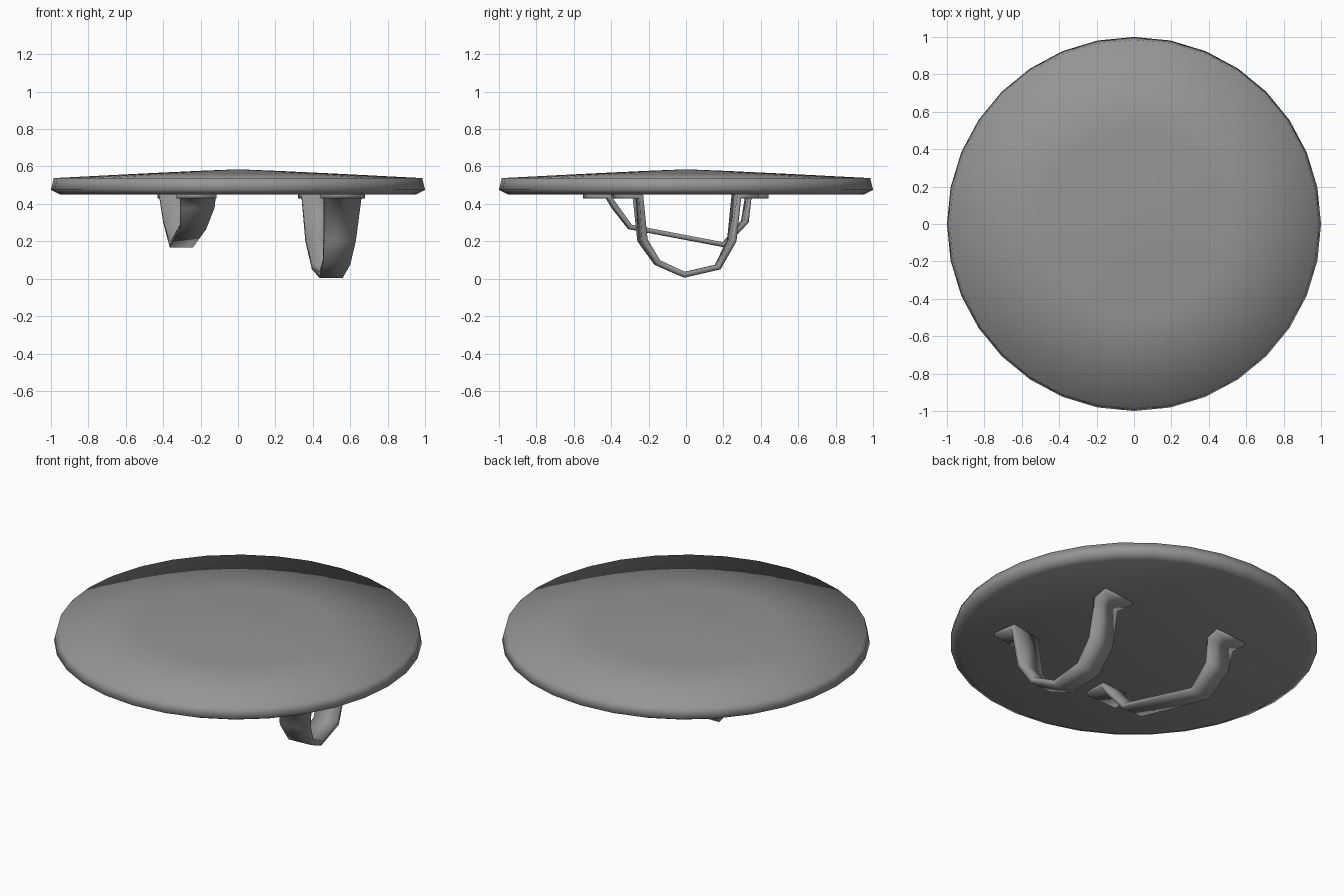
import bpy, bmesh, math

if "Cube" in bpy.data.objects:
    bpy.data.objects.remove(bpy.data.objects["Cube"])

grey = bpy.data.materials.new("dark_grey")
grey.diffuse_color = (0.3, 0.3, 0.3, 1)
grey.use_nodes = True
grey.node_tree.nodes["Principled BSDF"].inputs["Base Color"].default_value = grey.diffuse_color


def finish(name, bm, angle):
    me = bpy.data.meshes.new(name)
    bm.to_mesh(me)
    bm.free()
    me.materials.append(grey)
    ob = bpy.data.objects.new(name, me)
    bpy.context.collection.objects.link(ob)
    bpy.ops.object.select_all(action='DESELECT')
    ob.select_set(True)
    bpy.context.view_layer.objects.active = ob
    bpy.ops.object.shade_smooth_by_angle(angle=math.radians(angle))
    return ob


def lathe(name, profile, sides, angle):
    """Spin (radius, z) points round the z axis."""
    bm = bmesh.new()
    pts = [bm.verts.new((r, 0, z)) for r, z in profile]
    edges = [bm.edges.new(p) for p in zip(pts, pts[1:])]
    bmesh.ops.spin(bm, geom=pts + edges, axis=(0, 0, 1), cent=(0, 0, 0),
                   angle=math.tau, steps=sides)
    bmesh.ops.remove_doubles(bm, verts=bm.verts, dist=1e-4)
    bmesh.ops.recalc_face_normals(bm, faces=bm.faces)
    return finish(name, bm, angle)


def strap(name, path, thickness):
    """Band along (left y, right y, z, left x, right x) sections, thickened inward."""
    bm = bmesh.new()
    rows = [(bm.verts.new((l, yl, z)), bm.verts.new((r, yr, z)))
            for yl, yr, z, l, r in path]
    for (a, b), (c, d) in zip(rows, rows[1:]):
        bm.faces.new((a, b, d, c))
    ob = finish(name, bm, 50)
    mod = ob.modifiers.new("thickness", 'SOLIDIFY')
    mod.thickness = thickness
    mod.offset = 1
    return ob


# Shallow domed round board with a rounded rim
lathe("shield_disc", [(0, 0.585), (0.2, 0.577), (0.5, 0.563), (0.985, 0.538),
                      (1.0, 0.475), (0.95, 0.45), (0, 0.45)], 32, 100)

# Deep arm loop, skewed so its two legs sit side by side in front view
strap("arm_strap", [
    (-0.40, -0.37, 0.43, 0.44, 0.68), (-0.285, -0.25, 0.43, 0.46, 0.66),
    (-0.26, -0.235, 0.20, 0.46, 0.63), (-0.17, -0.16, 0.075, 0.455, 0.60),
    (-0.01, -0.01, 0.005, 0.435, 0.56), (0.175, 0.185, 0.05, 0.395, 0.54),
    (0.25, 0.27, 0.20, 0.36, 0.52), (0.265, 0.295, 0.43, 0.34, 0.51),
    (0.37, 0.39, 0.43, 0.32, 0.53)], 0.032)

# Flatter hand grip loop
strap("hand_strap", [
    (-0.55, -0.54, 0.43, -0.33, -0.115), (-0.43, -0.42, 0.43, -0.31, -0.12),
    (-0.40, -0.39, 0.38, -0.31, -0.125), (-0.31, -0.305, 0.265, -0.31, -0.17),
    (0.205, 0.21, 0.168, -0.365, -0.24), (0.32, 0.335, 0.30, -0.40, -0.25),
    (0.335, 0.35, 0.43, -0.42, -0.24), (0.425, 0.44, 0.43, -0.43, -0.22)], 0.028)
